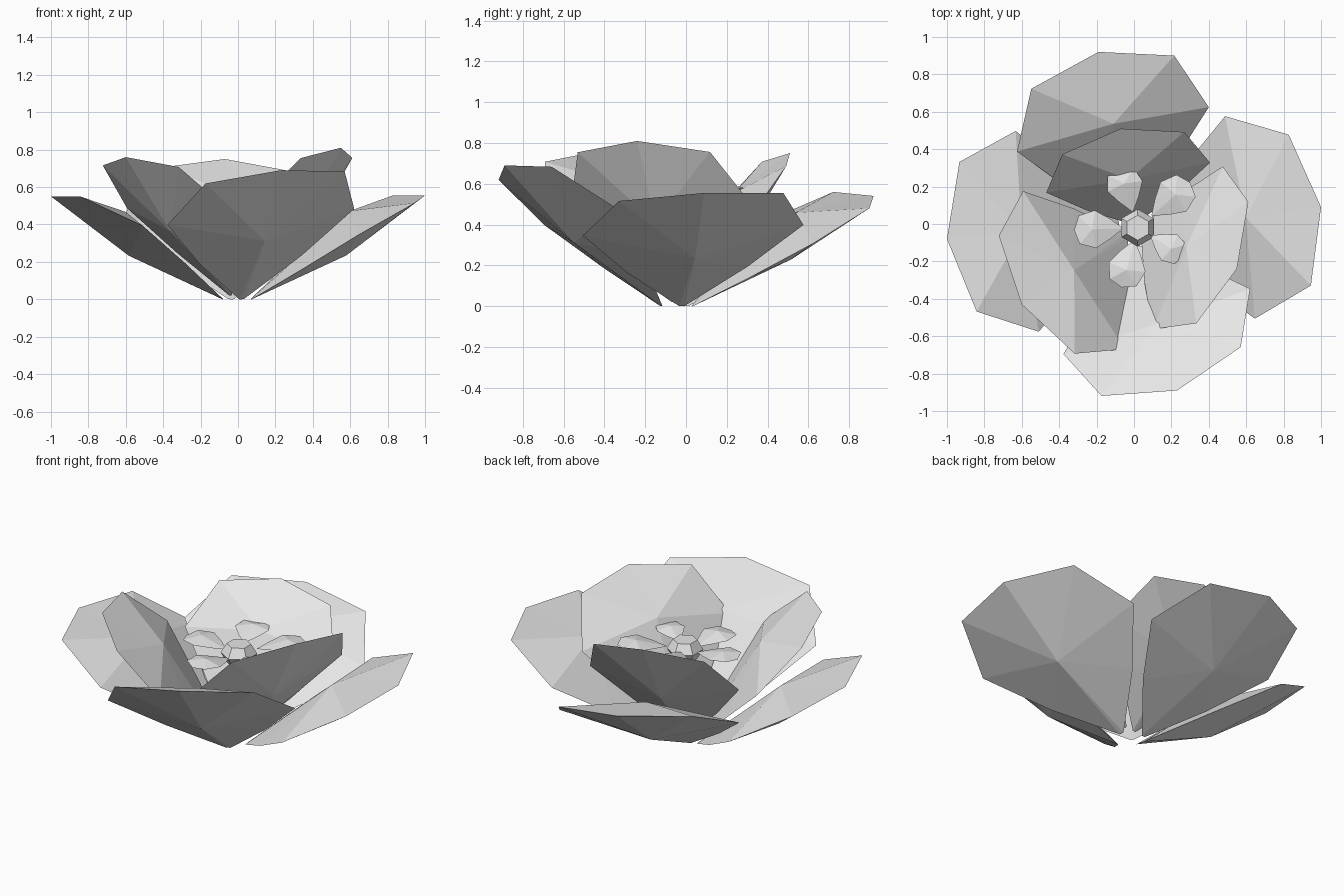
import bpy, bmesh, math
from mathutils import Vector

cube = bpy.data.objects.get("Cube")
if cube:
    bpy.data.objects.remove(cube)

white = bpy.data.materials.new("petal_white")
white.use_nodes = True
colour = (0.8, 0.8, 0.8, 1)
white.diffuse_color = colour
white.node_tree.nodes["Principled BSDF"].inputs["Base Color"].default_value = colour


def finish(name, bm):
    bmesh.ops.recalc_face_normals(bm, faces=bm.faces)
    mesh = bpy.data.meshes.new(name)
    bm.to_mesh(mesh)
    bm.free()
    mesh.materials.append(white)
    ob = bpy.data.objects.new(name, mesh)
    bpy.context.collection.objects.link(ob)
    return ob


# Half outline of a petal of unit length: across, along, lift
HALF = [(0.012, 0, 0), (0.274, 0.27, 0.03), (0.503, 0.569, 0.06), (0.375, 0.9, 0.038)]
RING = HALF + [(0, 1, 0)] + [(-u, v, w) for u, v, w in reversed(HALF)]
UPPER = (0, 0.64, 0.125)
LOWER = (0, 0.515, -0.055)


def petal(name, base, tip, side, width=1):
    """Lens-shaped petal: one outline fanned to an upper and a lower point."""
    base = Vector(base)
    axis = Vector(tip) - base
    size = axis.length
    axis.normalize()
    side = Vector(side)
    side = (side - axis * side.dot(axis)).normalized()
    up = side.cross(axis)
    if up.z < 0:
        up = -up
    bm = bmesh.new()

    def place(p):
        return bm.verts.new(base + size * (side * p[0] * width + axis * p[1] + up * p[2]))

    ring = [place(p) for p in RING]
    for point in (UPPER, LOWER):
        peak = place(point)
        for i, v in enumerate(ring):
            bm.faces.new((peak, v, ring[(i + 1) % len(ring)]))
    return finish(name, bm)


# Four wide outer petals
petal("outer_petal_front", (0.02, -0.12, 0), (0.23, -0.89, 0.69), (0.94, 0.33, 0.08))
petal("outer_petal_back", (-0.04, 0.03, 0), (-0.19, 0.92, 0.54), (0.96, 0.24, -0.09))
petal("outer_petal_left", (0.07, -0.02, 0), (1, 0.09, 0.555), (-0.14, 0.98, 0.05))
petal("outer_petal_right", (-0.08, 0, 0), (-1, -0.08, 0.55), (0.07, -1.06, 0.08))

# Three steeper inner petals
petal("inner_petal_left", (0.04, -0.02, 0.05), (0.55, -0.24, 0.81), (0.34, 0.87, -0.04))
petal("inner_petal_right", (-0.04, -0.06, 0.02), (-0.6, -0.43, 0.76), (0.54, -0.84, -0.01))
petal("inner_petal_back", (0, 0, 0.03), (-0.07, 0.51, 0.75), (0.88, 0.16, -0.03))

# Five small petals around the heart: angle, start, end, height
MIDDLE = Vector((0.02, -0.02, 0))
for i, (angle, start, end, height) in enumerate([(107, 0.09, 0.34, 0.56),
                                                 (41, 0.1, 0.37, 0.56),
                                                 (-32, 0.08, 0.29, 0.55),
                                                 (-105, 0.07, 0.33, 0.53),
                                                 (-178, 0.08, 0.34, 0.54)]):
    turn = math.radians(angle)
    out = Vector((math.cos(turn), math.sin(turn), 0))
    petal(f"small_petal_{i + 1}",
          MIDDLE + out * start + Vector((0, 0, height - 0.01)),
          MIDDLE + out * end + Vector((0, 0, height + 0.01)),
          (-out.y, out.x, 0), 0.77)

# Six-sided faceted heart
bm = bmesh.new()
rings = []
for radius, z in [(0.065, 0.47), (0.1, 0.53), (0.067, 0.585)]:
    rings.append([bm.verts.new((MIDDLE.x + radius * math.sin(k * math.pi / 3),
                                MIDDLE.y + radius * math.cos(k * math.pi / 3), z))
                  for k in range(6)])
for low, high in zip(rings, rings[1:]):
    for k in range(6):
        n = (k + 1) % 6
        bm.faces.new((low[k], low[n], high[n], high[k]))
bm.faces.new(rings[0])
bm.faces.new(rings[-1])
finish("flower_heart", bm)
